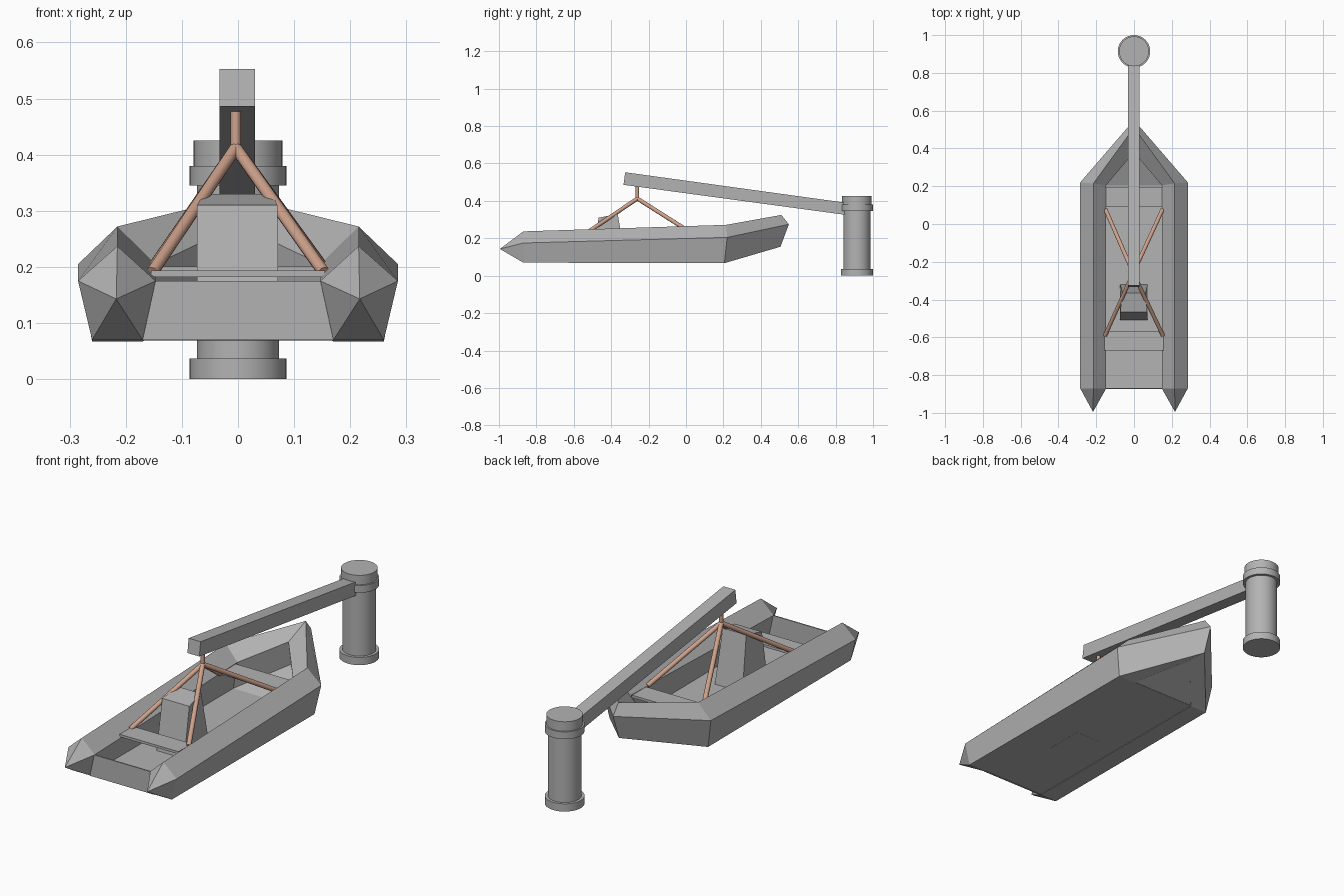
import bpy, bmesh
from mathutils import Vector

if "Cube" in bpy.data.objects:
    bpy.data.objects.remove(bpy.data.objects["Cube"], do_unlink=True)


def material(name, rgb):
    m = bpy.data.materials.new(name)
    m.use_nodes = True
    m.diffuse_color = (*rgb, 1)
    m.node_tree.nodes["Principled BSDF"].inputs["Base Color"].default_value = (*rgb, 1)
    return m


GREY = material("plain grey", (0.45, 0.45, 0.45))
ROPE = material("rope tan", (0.62, 0.36, 0.26))


def finish(bm, name, mat, smooth=False):
    bmesh.ops.recalc_face_normals(bm, faces=bm.faces[:])
    me = bpy.data.meshes.new(name)
    bm.to_mesh(me)
    bm.free()
    ob = bpy.data.objects.new(name, me)
    bpy.context.collection.objects.link(ob)
    me.materials.append(mat)
    if smooth:
        bpy.ops.object.select_all(action='DESELECT')
        ob.select_set(True)
        bpy.context.view_layer.objects.active = ob
        bpy.ops.object.shade_smooth_by_angle(angle=0.7)
    return ob


def loft(bm, rings, cap_start=True, cap_end=True):
    """Skin equal-length rings of points and cap the ends."""
    loops = [[bm.verts.new(p) for p in ring] for ring in rings]
    n = len(loops[0])
    for a, b in zip(loops, loops[1:]):
        for i in range(n):
            j = (i + 1) % n
            bm.faces.new((a[i], a[j], b[j], b[i]))
    if cap_start:
        bm.faces.new(loops[0])
    if cap_end:
        bm.faces.new(loops[-1])
    return loops


def sheet(name, points, thickness=0.006):
    bm = bmesh.new()
    bm.faces.new([bm.verts.new(p) for p in points])
    ob = finish(bm, name, GREY)
    mod = ob.modifiers.new("thickness", 'SOLIDIFY')
    mod.thickness = thickness
    mod.offset = 0
    return ob


def rod(name, start, end, radius, mat, sides=10):
    a, b = Vector(start), Vector(end)
    bm = bmesh.new()
    bmesh.ops.create_cone(bm, cap_ends=True, segments=sides, radius1=radius,
                          radius2=radius, depth=(b - a).length)
    ob = finish(bm, name, mat, smooth=True)
    ob.location = (a + b) / 2
    ob.rotation_mode = 'QUATERNION'
    ob.rotation_quaternion = (b - a).to_track_quat('Z', 'Y')
    return ob


# Five-sided hull tube, from the pointed stern to the raised bow
XS = (0.285, 0.215, 0.147, 0.17, 0.26)
stern = [(x, -0.87, z) for x, z in zip(XS, (0.175, 0.237, 0.175, 0.07, 0.07))]
middle = [(x, y, z) for x, y, z in zip(XS, (0.22, 0.215, 0.205, 0.205, 0.205),
                                       (0.205, 0.272, 0.205, 0.067, 0.067))]
bow = [(0, y, z) for y, z in zip((0.55, 0.51, 0.38, 0.40, 0.505),
                                 (0.275, 0.325, 0.275, 0.155, 0.155))]
bm = bmesh.new()
rings = loft(bm, [stern, middle, bow], cap_start=False, cap_end=False)
tip = bm.verts.new((0.217, -0.995, 0.143))
for i in range(5):
    bm.faces.new((rings[0][i], rings[0][(i + 1) % 5], tip))
hull = finish(bm, "hull_tubes", GREY)
mirror = hull.modifiers.new("mirror", 'MIRROR')
mirror.use_clip = True

# Floor, bow floor and transom between the tubes
sheet("floor", [(-0.17, -0.87, 0.075), (0.17, -0.87, 0.075),
                (0.17, 0.205, 0.072), (-0.17, 0.205, 0.072)])
sheet("bow_floor", [(-0.17, 0.205, 0.072), (0.17, 0.205, 0.072), (0, 0.40, 0.158)])
sheet("transom", [(-0.17, -0.87, 0.07), (0.17, -0.87, 0.07),
                  (0.147, -0.87, 0.175), (-0.147, -0.87, 0.175)])

# Bench plates
for name, y0, y1, z in (("stern_bench", -0.67, -0.57, 0.188),
                        ("bow_bench", 0.09, 0.195, 0.195)):
    sheet(name, [(-0.155, y0, z), (0.155, y0, z), (0.155, y1, z), (-0.155, y1, z)], 0.012)

# Tapered steering console with a sloping top
bm = bmesh.new()
loft(bm, [[(-0.073, -0.51, 0.07), (0.073, -0.51, 0.07),
           (0.073, -0.32, 0.07), (-0.073, -0.32, 0.07)],
          [(-0.073, -0.467, 0.31), (0.07, -0.467, 0.31),
           (0.062, -0.365, 0.33), (-0.062, -0.365, 0.33)]])
finish(bm, "console", GREY)

# Crane post turned from a profile
for name, radius, z0, z1 in (("post_base", 0.086, 0, 0.037),
                             ("post_body", 0.073, 0.037, 0.345),
                             ("post_collar", 0.086, 0.345, 0.38),
                             ("post_cap", 0.079, 0.38, 0.425)):
    rod(name, (0, 0.914, z0), (0, 0.914, z1), radius, GREY, 32)

# Sloping crane arm
bm = bmesh.new()
profile = ((-0.325, 0.553), (-0.334, 0.486), (0.87, 0.323), (0.87, 0.388))
loft(bm, [[(x, y, z) for y, z in profile] for x in (-0.033, 0.03)])
finish(bm, "crane_arm", GREY)

# Hanging rope and four sling legs
hub = (-0.004, -0.26, 0.412)
rod("hanging_rope", hub, (-0.004, -0.26, 0.495), 0.0095, ROPE)
for side, s in (("left", 1), ("right", -1)):
    rod("stern_sling_" + side, hub, (s * 0.153, -0.59, 0.19), 0.011, ROPE)
    rod("bow_sling_" + side, hub, (s * 0.15, 0.075, 0.2), 0.011, ROPE)
